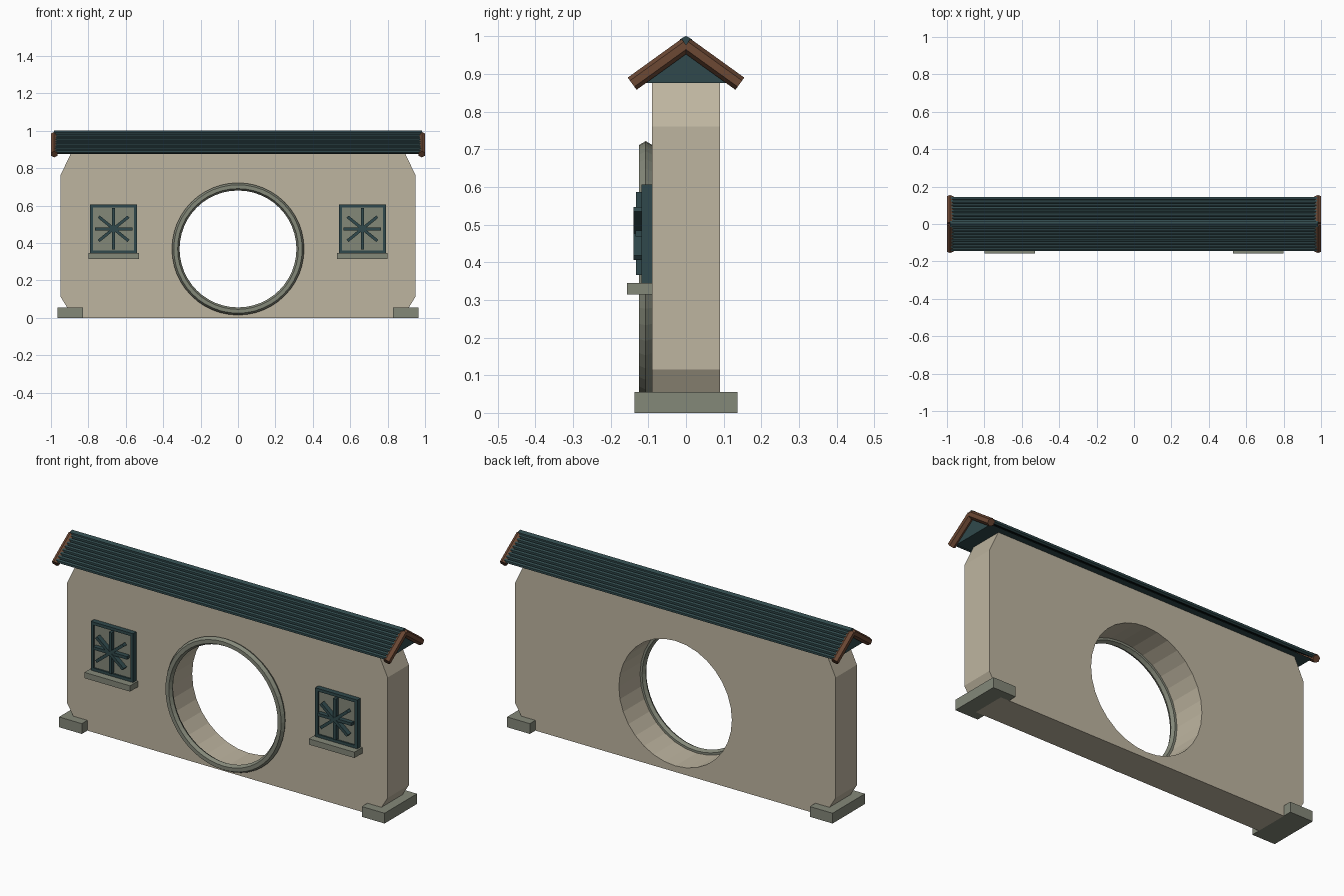
import bpy, bmesh
from math import pi, atan2, hypot, radians
from mathutils import Matrix, Vector

if "Cube" in bpy.data.objects:
    bpy.data.objects.remove(bpy.data.objects["Cube"])


def material(name, rgb):
    lin = [((c / 255 + 0.055) / 1.055) ** 2.4 for c in rgb] + [1]
    m = bpy.data.materials.new(name)
    m.use_nodes = True
    m.diffuse_color = lin
    m.node_tree.nodes["Principled BSDF"].inputs["Base Color"].default_value = lin
    return m


PLASTER = material("sand plaster", (190, 181, 160))
STONE = material("grey stone", (132, 136, 121))
TEAL = material("dark teal", (48, 73, 76))
WOOD = material("brown wood", (108, 72, 52))


def finish(bm, name, mat):
    bmesh.ops.recalc_face_normals(bm, faces=bm.faces)
    mesh = bpy.data.meshes.new(name)
    bm.to_mesh(mesh)
    bm.free()
    mesh.materials.append(mat)
    ob = bpy.data.objects.new(name, mesh)
    bpy.context.collection.objects.link(ob)
    return ob


def box(name, mat, centre, size, turn=0):
    bm = bmesh.new()
    m = Matrix.Translation(centre) @ Matrix.Rotation(turn, 4, 'Y') @ Matrix.Diagonal((*size, 1))
    bmesh.ops.create_cube(bm, size=1, matrix=m)
    return finish(bm, name, mat)


def prism(name, mat, points, offset):
    """Extrude a flat outline along the offset vector."""
    bm = bmesh.new()
    face = bm.faces.new([bm.verts.new(p) for p in points])
    ext = bmesh.ops.extrude_face_region(bm, geom=[face], use_keep_orig=True)
    moved = [v for v in ext["geom"] if isinstance(v, bmesh.types.BMVert)]
    bmesh.ops.translate(bm, verts=moved, vec=offset)
    return finish(bm, name, mat)


def rod(bm, start, end, r, up):
    """Six-sided rod with a corner pointing along up."""
    a, b = Vector(start), Vector(end)
    z = (b - a).normalized()
    x = Vector(up).normalized()
    m = Matrix((x, z.cross(x), z)).transposed().to_4x4()
    m.translation = (a + b) / 2
    geom = bmesh.ops.create_cone(bm, cap_ends=True, segments=6, radius1=r, radius2=r,
                                 depth=(b - a).length)["verts"]
    # align a corner of the section with the local x axis
    phase = atan2(geom[0].co.y, geom[0].co.x)
    bmesh.ops.transform(bm, matrix=m @ Matrix.Rotation(-phase, 4, 'Z'), verts=geom)


# Wall with clipped corners
half = [(0.88, 0), (0.95, 0.115), (0.95, 0.76), (0.895, 0.876)]
outline = half + [(-x, z) for x, z in reversed(half)]
wall = prism("wall", PLASTER, [(x, -0.09, z) for x, z in outline], (0, 0.18, 0))

# Round gateway cut through the wall
HOLE = Matrix.Translation((0, 0, 0.368)) @ Matrix.Rotation(pi / 2, 4, 'X')
bm = bmesh.new()
bmesh.ops.create_cone(bm, cap_ends=True, segments=32, radius1=0.335, radius2=0.335,
                      depth=0.6, matrix=HOLE)
cutter = finish(bm, "gate_cutter", PLASTER)
cutter.hide_render = True
cut = wall.modifiers.new("gateway", 'BOOLEAN')
cut.operation = 'DIFFERENCE'
cut.solver = 'EXACT'
cut.object = cutter
bpy.context.view_layer.objects.active = wall
bpy.ops.object.modifier_apply(modifier=cut.name)
bpy.data.objects.remove(cutter)

# Stone ring round the gateway
bpy.ops.mesh.primitive_torus_add(major_radius=0.333, minor_radius=0.0205, major_segments=48,
                                 minor_segments=6, location=(0, -0.107, 0.368),
                                 rotation=(pi / 2, 0, 0))
ring = bpy.context.object
ring.name = "gate_ring"
ring.data.materials.append(STONE)
ring.data.shade_flat()

# Solid roof core, visible as the gable
prism("roof_core", TEAL, [(-0.97, -0.125, 0.876), (-0.97, 0.125, 0.876), (-0.97, 0, 0.968)],
      (1.94, 0, 0))

# Rows of roof tiles on both slopes
bm = bmesh.new()
ROWS = 8
for side in (-1, 1):
    for i in range(ROWS):
        t = i / (ROWS - 1)
        y, z = side * (0.014 + 0.121 * t), 0.973 - 0.084 * t
        rod(bm, (-0.98, y, z), (0.98, y, z), 0.0115, (0, 0, 1))
finish(bm, "roof_tiles", TEAL)

# Ridge cap
bm = bmesh.new()
rod(bm, (-0.985, 0, 0.983), (0.985, 0, 0.983), 0.018, (0, 0, 1))
finish(bm, "ridge_cap", TEAL)

for sx, label in ((1, "left"), (-1, "right")):
    # Sloping gable beams
    bm = bmesh.new()
    for sy in (-1, 1):
        run, drop = 0.143, 0.103
        n = hypot(run, drop)
        rod(bm, (sx * 0.9827, 0, 0.977), (sx * 0.9827, sy * run, 0.977 - drop), 0.02,
            (0, sy * drop / n, run / n))
    finish(bm, label + "_gable_beams", WOOD)

    # Foot block
    box(label + "_foot_block", STONE, (sx * 0.8975, 0, 0.0275), (0.135, 0.274, 0.055))

    # Window: panel, frame, sill and crossed bars
    cx, cz = sx * 0.665, 0.476
    box(label + "_window_panel", STONE, (cx, -0.098, cz), (0.235, 0.024, 0.25))
    for s in (-1, 1):
        box(label + "_window_stile", TEAL, (cx + s * 0.117, -0.104, cz), (0.016, 0.028, 0.262))
        box(label + "_window_rail", TEAL, (cx, -0.104, cz + s * 0.123), (0.25, 0.028, 0.016))
        box(label + "_diagonal_bar", TEAL, (cx, -0.126, cz), (0.205, 0.026, 0.016),
            s * radians(39))
    box(label + "_upright_bar", TEAL, (cx, -0.121, cz), (0.016, 0.024, 0.22))
    box(label + "_cross_bar", TEAL, (cx, -0.122, cz), (0.2, 0.024, 0.016))
    box(label + "_window_sill", STONE, (cx, -0.123, 0.33), (0.27, 0.068, 0.031))
